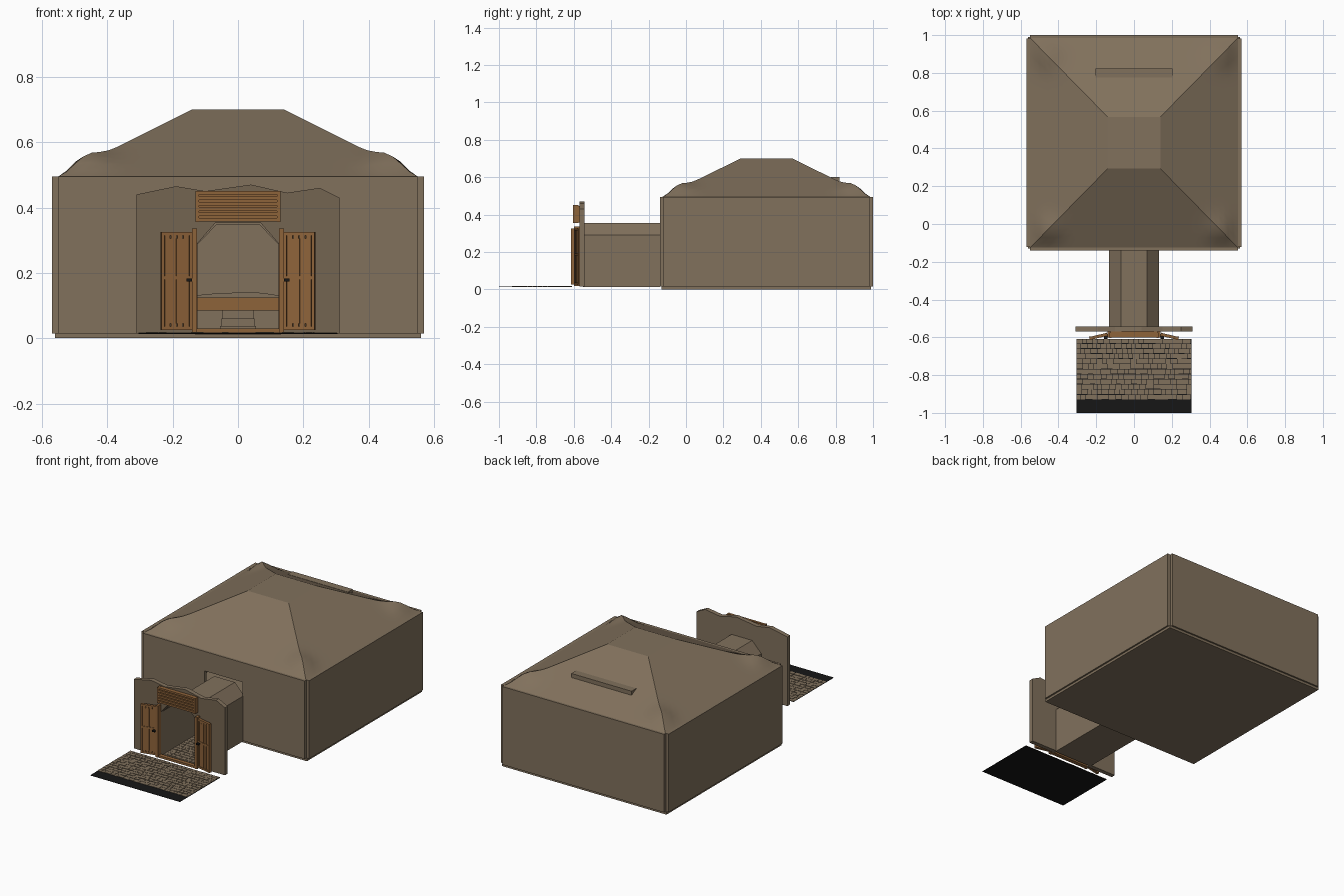
import bpy, bmesh, math, random
from mathutils import Matrix, Vector

random.seed(4)
if "Cube" in bpy.data.objects:
    bpy.data.objects.remove(bpy.data.objects["Cube"])


def material(name, rgb):
    m = bpy.data.materials.new(name)
    m.use_nodes = True
    m.diffuse_color = (*rgb, 1)
    m.node_tree.nodes["Principled BSDF"].inputs["Base Color"].default_value = (*rgb, 1)
    return m


STONE = material("clay stone", (0.22, 0.165, 0.108))
CARVED = material("carved stone", (0.175, 0.128, 0.082))
WOOD = material("warm wood", (0.27, 0.125, 0.042))
BLACK = material("black", (0.008, 0.008, 0.008))


def finish(name, bm, *mats):
    bmesh.ops.recalc_face_normals(bm, faces=bm.faces)
    mesh = bpy.data.meshes.new(name)
    bm.to_mesh(mesh)
    bm.free()
    for m in mats:
        mesh.materials.append(m)
    ob = bpy.data.objects.new(name, mesh)
    bpy.context.collection.objects.link(ob)
    return ob


def add_box(bm, x, y, z):
    size = Matrix.Diagonal((x[1] - x[0], y[1] - y[0], z[1] - z[0], 1))
    mid = Vector((sum(x) / 2, sum(y) / 2, sum(z) / 2))
    return bmesh.ops.create_cube(bm, size=1, matrix=Matrix.Translation(mid) @ size)["verts"]


def box(name, x, y, z, mat):
    bm = bmesh.new()
    add_box(bm, x, y, z)
    return finish(name, bm, mat)


def extrude_y(name, outline, y0, y1, *mats):
    bm = bmesh.new()
    face = bm.faces.new([bm.verts.new((x, y0, z)) for x, z in outline])
    new = bmesh.ops.extrude_face_region(bm, geom=[face])["geom"]
    bmesh.ops.translate(bm, vec=(0, y1 - y0, 0),
                        verts=[v for v in new if isinstance(v, bmesh.types.BMVert)])
    return finish(name, bm, *mats)


def arch(w, base, spring, crown, top):
    """Doorway outline with chamfered shoulders, from left foot to right foot."""
    half = [(w, base), (w, spring), (top, crown)]
    return [(-x, z) for x, z in half] + half[::-1]


BASE, EAVE = 0.015, 0.495
Y0, Y1 = -0.14, 1.0

# Main room: floor slab, side and back walls, front wall with a doorway
box("room_floor", (-0.56, 0.56), (-0.13, 0.99), (0, BASE), STONE)
for side, s in (("left", 1), ("right", -1)):
    box(side + "_wall", sorted((s * 0.55, s * 0.57)), (Y0 + 0.018, Y1 - 0.018), (BASE, EAVE), STONE)
box("back_wall", (-0.55, 0.55), (Y1 - 0.02, Y1), (BASE, EAVE), STONE)
door_hole = [(-0.13, BASE), (-0.13, 0.375), (0.13, 0.375), (0.13, BASE)]
extrude_y("front_wall", [(-0.55, BASE)] + door_hole + [(0.55, BASE), (0.55, EAVE), (-0.55, EAVE)],
          Y0, Y0 + 0.02, STONE)


# Roof: truncated pyramid made of rings, swelling softly on the hips
def roof_ring(bm, t, n=24):
    hx = 0.55 + (0.14 - 0.55) * t
    hy = 0.555 + (0.1375 - 0.555) * t
    corners = [(-hx, -hy), (hx, -hy), (hx, hy), (-hx, hy)]
    ring = []
    for i, a in enumerate(corners):
        b = corners[(i + 1) % 4]
        for k in range(n):
            x = a[0] + (b[0] - a[0]) * k / n
            y = a[1] + (b[1] - a[1]) * k / n
            d = (abs(x) - 0.465) ** 2 + (abs(y) - 0.465) ** 2
            swell = 0.024 * math.exp(-d / 0.0045) * min(1, t * 8)
            ring.append(bm.verts.new((x, y + 0.43, EAVE + 0.205 * t + swell)))
    return ring


bm = bmesh.new()
rings = [roof_ring(bm, t / 16) for t in range(17)]
for lo, hi in zip(rings, rings[1:]):
    for i in range(len(lo)):
        j = (i + 1) % len(lo)
        bm.faces.new((lo[i], lo[j], hi[j], hi[i]))
bm.faces.new(rings[-1])
bm.faces.new(rings[0][::-1])
roof = finish("roof", bm, STONE)
bpy.context.view_layer.objects.active = roof
roof.select_set(True)
bpy.ops.object.shade_smooth_by_angle(angle=math.radians(20))
roof.select_set(False)

# Vent ledge on the rear roof slope
box("roof_vent", (-0.205, 0.205), (0.775, 0.822), (0.54, 0.60), STONE)

# Entrance passage: arched shell and floor
outer = arch(0.132, BASE, 0.29, 0.355, 0.07)
inner = arch(0.124, BASE, 0.287, 0.347, 0.066)
extrude_y("passage_shell", outer + inner[::-1], -0.55, Y0 + 0.01, STONE)
box("passage_floor", (-0.132, 0.132), (-0.55, Y0), (0.012, 0.02), STONE)

# Facade slab with an uneven top and a carved front
top_edge = [(0.31, 0.43), (0.25, 0.46), (0.15, 0.445), (0.04, 0.47),
            (-0.1, 0.45), (-0.19, 0.465), (-0.31, 0.44)]
facade = extrude_y("facade", [(-0.31, BASE)] + arch(0.124, BASE, 0.29, 0.352, 0.07)
                   + [(0.31, BASE)] + top_edge, -0.57, -0.543, STONE, CARVED)
for f in facade.data.polygons:
    f.material_index = int(f.normal.y < -0.9)

# Slatted grille above the doorway
bm = bmesh.new()
for i in range(6):
    z = 0.357 + i * 0.0165
    add_box(bm, (-0.13, 0.13), (-0.6, -0.585), (z, z + 0.011))
for x in (-0.13, 0.12):
    add_box(bm, (x, x + 0.01), (-0.603, -0.575), (0.355, 0.45))
add_box(bm, (-0.125, 0.125), (-0.585, -0.57), (0.357, 0.447))
finish("lintel_grille", bm, WOOD)
box("threshold", (-0.13, 0.13), (-0.595, -0.57), (0.017, 0.03), WOOD)


# Doors folded open, each swung slightly forward from its post
def door(side, s):
    box(side + "_door_post", sorted((s * 0.125, s * 0.141)), (-0.6, -0.57), (0.018, 0.335), WOOD)
    bm = bmesh.new()
    lo, hi, wide = 0.025, 0.325, 0.097
    for x in (0, wide - 0.009):
        add_box(bm, (x, x + 0.009), (-0.009, 0.009), (lo, hi))
    for z in (lo, 0.18, hi - 0.011):
        add_box(bm, (0, wide), (-0.008, 0.008), (z, z + 0.011))
    for i in range(4):
        x = 0.011 + i * 0.0195
        add_box(bm, (x, x + 0.0165), (-0.005, 0.003), (lo, hi))
    for i in range(3):
        x = 0.026 + i * 0.0195
        add_box(bm, (x, x + 0.005), (-0.008, -0.004), (lo + 0.02, hi - 0.02))
    swing = Matrix.Translation((s * 0.141, -0.584, 0)) @ Matrix.Diagonal((s, 1, 1, 1)) \
        @ Matrix.Rotation(math.radians(-13), 4, "Z")
    bmesh.ops.transform(bm, matrix=swing, verts=bm.verts)
    finish(side + "_door", bm, WOOD)
    box(side + "_door_handle", sorted((s * 0.141, s * 0.158)), (-0.61, -0.592), (0.173, 0.182), BLACK)


door("left", 1)
door("right", -1)


# Cobbles: staggered rows of stones with narrow dark joints
def cobbles(name, half, y0, y1, z):
    bm = bmesh.new()
    step, y = 0.027, y0
    while y < y1 - 0.005:
        x = -half
        while x < half - 0.004:
            w = min(random.uniform(0.02, 0.04), half - x)
            add_box(bm, (x, x + w - 0.002), (y + random.uniform(0, 0.004), min(y + step - 0.001, y1)),
                    (z, z + random.uniform(0.0015, 0.003)))
            x += w
        y += step
    finish(name, bm, STONE)


box("forecourt_bed", (-0.305, 0.305), (-1.0, -0.61), (0.0135, 0.0155), BLACK)
cobbles("forecourt_cobbles", 0.305, -0.93, -0.61, 0.0152)
cobbles("passage_cobbles", 0.122, -0.545, -0.145, 0.0198)

# Bed on a stepped plinth inside the room
box("bed_frame", (-0.2, 0.2), (0.45, 0.85), (0.085, 0.125), WOOD)
extrude_y("bed_cover", [(-0.19, 0.12), (0.19, 0.12), (0.1, 0.135), (0.04, 0.142),
                        (-0.04, 0.138), (-0.1, 0.135)], 0.46, 0.84, STONE)
for i in range(3):
    w = 0.055 - i * 0.004
    box(f"bed_step_{i + 1}", (-w, w), (0.4 + i * 0.03, 0.8), (BASE + i * 0.023, BASE + (i + 1) * 0.023), STONE)
